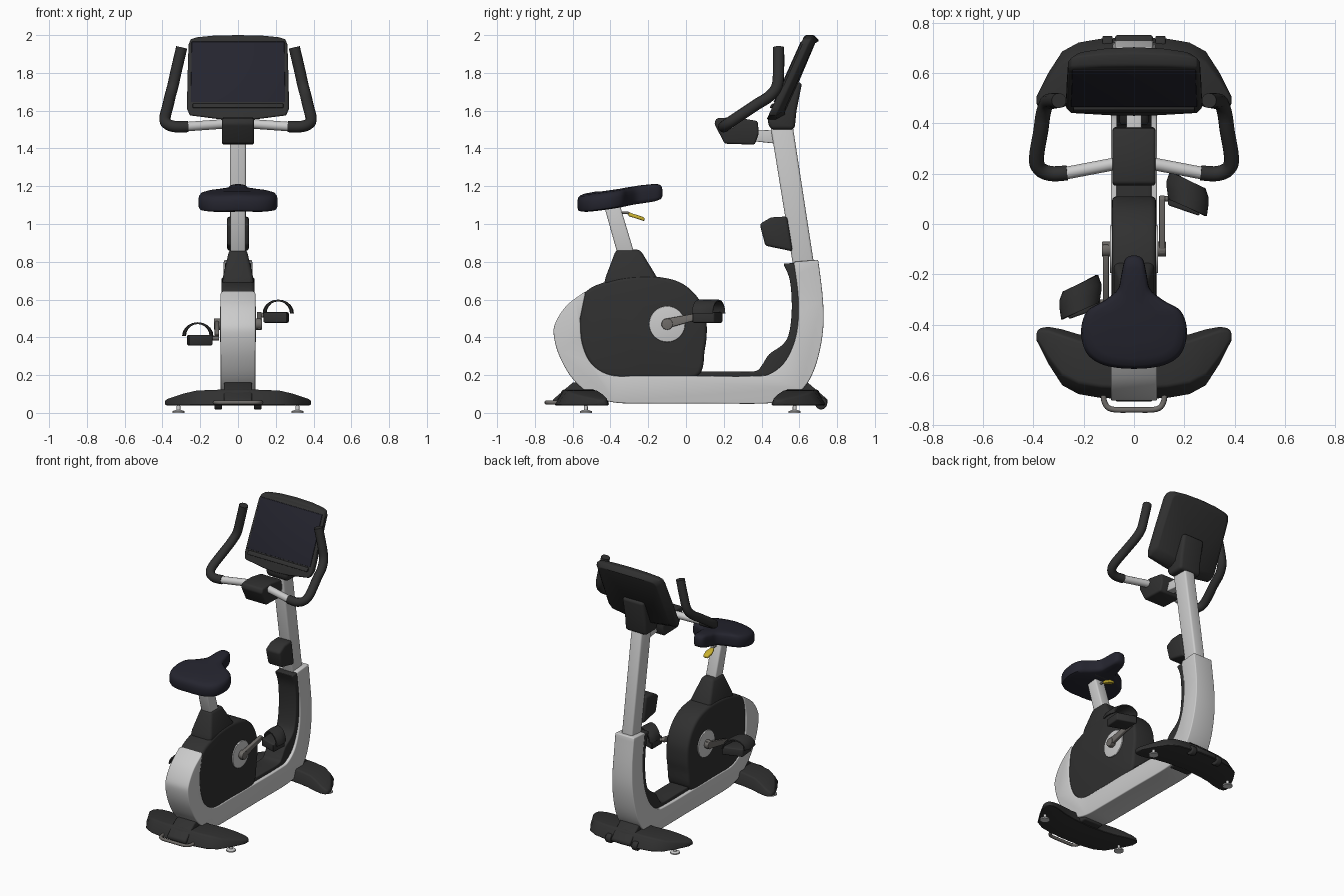
import bpy, bmesh, math
from mathutils import Vector

if "Cube" in bpy.data.objects:
    bpy.data.objects.remove(bpy.data.objects["Cube"])


def mat(name, r, g, b):
    m = bpy.data.materials.new(name)
    m.diffuse_color = (r, g, b, 1)
    m.use_nodes = True
    m.node_tree.nodes["Principled BSDF"].inputs["Base Color"].default_value = m.diffuse_color
    return m


DARK = mat("dark_plastic", .03, .03, .03)
SILVER = mat("silver", .58, .58, .58)
SCREEN = mat("screen_black", .018, .018, .028)
STEEL = mat("dark_steel", .16, .15, .14)
YELLOW = mat("yellow", .6, .45, .03)


def finish(ob, m, bevel=0, angle=35):
    ob.data.materials.append(m)
    bpy.context.collection.objects.link(ob)
    if bevel:
        b = ob.modifiers.new("bevel", 'BEVEL')
        b.width, b.segments, b.limit_method = bevel, 3, 'ANGLE'
        b.angle_limit = math.radians(40)
    bpy.ops.object.select_all(action='DESELECT')
    ob.select_set(True)
    bpy.context.view_layer.objects.active = ob
    bpy.ops.object.convert(target='MESH')
    bpy.ops.object.shade_smooth_by_angle(angle=math.radians(angle))
    return bpy.context.view_layer.objects.active


def loft(name, rings, m, bevel=0, angle=35):
    bm = bmesh.new()
    vs = [[bm.verts.new(p) for p in r] for r in rings]
    n = len(vs[0])
    for a, b in zip(vs, vs[1:]):
        for i in range(n):
            j = (i + 1) % n
            bm.faces.new((a[i], a[j], b[j], b[i]))
    bm.faces.new(vs[0])
    bm.faces.new(vs[-1][::-1])
    bmesh.ops.recalc_face_normals(bm, faces=bm.faces)
    me = bpy.data.meshes.new(name)
    bm.to_mesh(me)
    bm.free()
    return finish(bpy.data.objects.new(name, me), m, bevel, angle)


def prism(name, pts, x0, x1, m, bevel=0, taper=None):
    """Side profile (y, z) extruded from x0 to x1."""
    f = taper or (lambda y, z: 1)
    return loft(name, [[(x * f(y, z), y, z) for y, z in pts] for x in (x0, x1)], m, bevel)


def tube(name, pts, r, m):
    cu = bpy.data.curves.new(name, 'CURVE')
    cu.dimensions, cu.bevel_depth, cu.bevel_resolution, cu.use_fill_caps = '3D', r, 4, True
    s = cu.splines.new('POLY')
    s.points.add(len(pts) - 1)
    for p, c in zip(s.points, pts):
        p.co = (*c, 1)
    return finish(bpy.data.objects.new(name, cu), m)


def smooth(pts, closed=False, n=5):
    """Catmull-Rom through the points."""
    P = [Vector(p) for p in pts]
    k = len(P)
    get = (lambda i: P[i % k]) if closed else (lambda i: P[max(0, min(k - 1, i))])
    out = []
    for i in range(k if closed else k - 1):
        a, b, c, d = (get(i + o) for o in (-1, 0, 1, 2))
        for t in (j / n for j in range(n)):
            out.append(.5 * (2 * b + (c - a) * t + (2 * a - 5 * b + 4 * c - d) * t * t
                             + (3 * b - a - 3 * c + d) * t ** 3))
    return [tuple(p) for p in (out if closed else out + [P[-1]])]


def disc(name, x0, x1, c, r, m, bevel=.004, n=32):
    prism(name, [(c[0] + r * math.cos(2 * math.pi * i / n), c[1] + r * math.sin(2 * math.pi * i / n))
                 for i in range(n)], x0, x1, m, bevel)


# silver J-shaped frame shell
outer = smooth([(-.53, .645), (-.63, .57), (-.69, .48), (-.70, .41), (-.67, .30), (-.6, .18), (-.5, .095),
                (-.38, .055), (-.2, .05), (.1, .05), (.42, .05), (.54, .075), (.63, .14), (.69, .26),
                (.725, .43), (.725, .6), (.70, .81)])
inner = smooth([(.57, .80), (.595, .6), (.585, .42), (.53, .28), (.45, .21), (.36, .195), (.06, .195),
                (-.25, .195), (-.4, .2), (-.5, .26), (-.55, .37), (-.56, .5)])
prism("frame_shell", outer + inner, -.092, .092, SILVER, .025,
      lambda y, z: 1 - .18 * min(1, max(0, (z - .15) / .5)) if y > .3 else 1)

# dark drive housing and floor cover
prism("drive_housing", smooth([(-.53, .64), (-.42, .695), (-.29, .72), (-.15, .72), (-.03, .69), (.055, .62),
      (.1, .53), (.11, .44), (.1, .34), (.055, .19), (-.2, .185), (-.4, .19), (-.5, .25),
      (-.555, .37), (-.56, .52)], True), -.088, .088, DARK, .02)
prism("inner_cover", smooth([(.515, .79), (.55, .7), (.56, .55), (.545, .42), (.51, .36), (.44, .31), (.4, .25),
      (.36, .22), (.2, .22), (.04, .22)]) + smooth([(.04, .17), (.42, .17), (.55, .24), (.63, .42),
      (.64, .6), (.59, .795)]), -.07, .07, DARK, .008)

# seat post, its cover, lever
loft("seat_post_cover", [[(-w, a, z), (w, a, z), (w, b, z), (-w, b, z)] for z, a, b, w in
     ((.66, -.44, -.14, .083), (.72, -.425, -.155, .08), (.865, -.37, -.243, .046))], DARK, .02)
prism("seat_post", [(-.365, .85), (-.275, .85), (-.35, 1.1), (-.435, 1.1)], -.04, .04, SILVER, .01)
prism("seat_clamp", [(-.46, 1.075), (-.31, 1.095), (-.31, 1.12), (-.46, 1.1)], -.07, .07, DARK, .005)
tube("lever_stem", [(0, -.37, 1.06), (0, -.31, 1.06), (0, -.28, 1.045)], .007, STEEL)
loft("lever_grip", [[(-w, y, z - .01), (w, y, z - .01), (w, y, z + .01), (-w, y, z + .01)] for y, z, w in
     ((-.305, 1.052, .012), (-.26, 1.038, .025), (-.22, 1.025, .018))], YELLOW, .006)

# seat
half = [(.035, -.14), (.05, -.2), (.065, -.26), (.12, -.305), (.185, -.345), (.21, -.42),
        (.19, -.51), (.12, -.56)]
plan = smooth([(0, -.125)] + half + [(0, -.575)] + [(-x, y) for x, y in half[::-1]], True)
loft("seat", [[(x * s, -.37 + (y + .37) * s, 1.142 + h + .14 * (-.37 + (y + .37) * s + .35) - .01 * abs(x * s) / .2)
               for x, y in plan] for s, h in ((.85, -.047), (.97, -.04), (1, -.025), (1, .01), (.98, .028),
                                              (.93, .039), (.8, .045), (.5, .048))], SCREEN, 0, 50)

# upright column and bottle holder
prism("upright", [(.57, .76), (.682, .76), (.565, 1.52), (.447, 1.52)], -.043, .043, SILVER, .012)
prism("bottle_holder", [(.39, 1.0), (.45, 1.035), (.535, 1.04), (.565, .855), (.42, .885)],
      -.058, .058, DARK, .015)

# console: sloped panel with crowned back
face = [(.13, 1.997), (.22, 1.988), (.25, 1.978), (.262, 1.95), (.268, 1.75), (.27, 1.61), (.255, 1.575), (.1, 1.555)]
face = [(0, 2.0)] + face + [(0, 1.55)] + [(-x, z) for x, z in face[::-1]]


def panel(d, s, crown=0):
    return [(x * s, .43 + (1.77 + (z - 1.77) * s - 1.56) * .45 + d + crown * (1 - (x / .27) ** 2),
             1.77 + (z - 1.77) * s) for x, z in face]


loft("console", [panel(0, .975), panel(.01, 1), panel(.04, 1, .01), panel(.07, .88, .018)], DARK, .008)
rect = [(-.25, 1.645), (.25, 1.645), (.245, 1.965), (-.245, 1.965)]
loft("screen", [[(x, .43 + (z - 1.56) * .45 + d, z) for x, z in rect] for d in (-.005, .01)], SCREEN, .003)
prism("console_ledge", [(.442, 1.615), (.455, 1.637), (.48, 1.637), (.47, 1.615)], -.24, .24, DARK, .004)
prism("console_neck", [(.43, 1.54), (.45, 1.5), (.575, 1.5), (.585, 1.6), (.615, 1.75), (.54, 1.75), (.45, 1.6)],
      -.085, .085, DARK, .02)

# handlebar bracket
prism("handlebar_arm", [(.34, 1.44), (.48, 1.425), (.47, 1.495), (.34, 1.5)], -.03, .03, SILVER, .006)
prism("handlebar_bracket", [(.15, 1.53), (.205, 1.425), (.365, 1.42), (.385, 1.48), (.38, 1.545), (.26, 1.565),
      (.16, 1.56)], -.085, .085, DARK, .012)

for s, side in ((1, "right"), (-1, "left")):
    # handlebars with silver pulse grips
    tube(side + "_pulse_grip", [(s * .07, .24, 1.53), (s * .28, .2, 1.515)], .025, SILVER)
    tube(side + "_handlebar", smooth([(s * .265, .203, 1.516), (s * .33, .2, 1.515), (s * .375, .22, 1.53),
         (s * .387, .265, 1.56), (s * .37, .37, 1.63), (s * .36, .44, 1.675), (s * .345, .482, 1.73),
         (s * .325, .49, 1.82), (s * .298, .49, 1.935)]), .03, DARK)

    # crank disc and arm, turned half a revolution on the left
    disc(side + "_crank_disc", s * .07, s * .096, (-.1, .47), .095, SILVER)
    disc(side + "_crank_hub", s * .09, s * .128, (-.1, .47), .03, STEEL, .004, 20)
    prism(side + "_crank_arm", [(-.1 + s * a, .47 + s * b) for a, b in
          ((-.02, -.028), (.2, .034), (.215, .05), (.2, .066), (-.02, .026))], s * .1, s * .124, STEEL, .005)

    # pedal with arched strap
    yc, zc = (.11, .515) if s > 0 else (-.3, .395)
    tube(side + "_pedal_axle", [(s * .1, yc - .01, zc), (s * .26, yc - .01, zc)], .011, STEEL)
    loft(side + "_pedal", [[(s * x, yc + y - (x - .2) * .3, zc + z) for x, y in
         ((.135, -.055), (.26, -.06), (.27, .06), (.135, .065))] for z in (-.038, .018)], DARK, .008)
    arc = [(t * math.pi / 10, r) for r, seq in ((1, range(11)), (.88, range(10, -1, -1))) for t in seq]
    loft(side + "_pedal_strap", [[(s * (.213 + .083 * r * w * math.cos(a)), yc + d - .4 * .083 * math.cos(a),
         zc + (.012 + .073 * r * math.sin(a)) * (.93 + .07 * w)) for a, r in arc]
         for d, w in ((-.045, .92), (0, 1), (.03, 1), (.065, .85))], DARK)

    # transport wheels
    disc(side + "_transport_wheel", s * .085, s * .125, (.715, .05), .032, DARK, .006, 20)

# swept base beams: x, near edge y, far edge y, top z
sections = [(0, .46, .70, .125), (.13, .45, .695, .122), (.22, .435, .68, .118), (.285, .415, .645, .103),
            (.34, .405, .56, .085), (.37, .41, .5, .075), (.387, .425, .465, .066)]
sections = [(-x, a, b, z) for x, a, b, z in sections[:0:-1]] + sections
for d, off, label in ((-1, 0, "rear"), (1, .045, "front")):
    loft(label + "_base", [[(x, d * (a + off), .04), (x, d * (b + off), .04), (x, d * (b + off - .2 * (b - a)), z),
         (x, d * (a + off + .12 * (b - a)), z)] for x, a, b, z in sections], DARK, .01)
    prism(label + "_base_hump", [(d * (y + off), z) for y, z in
          ((.41, .045), (.41, .1), (.54, .165), (.6, .16), (.705, .07), (.705, .045))], -.075, .075, DARK, .01)
    # levelling feet
    for s in (-1, 1):
        y = d * (.53 + off)
        for part, r, z0, z1 in (("pad", .032, 0, .014), ("stem", .01, .01, .05)):
            loft(f"{label}_foot_{part}", [[(s * .315 + r * k * math.cos(i * math.pi / 10),
                 y + r * k * math.sin(i * math.pi / 10), z) for i in range(20)]
                 for z, k in ((z0, 1), (z1 * .6 + z0 * .4, 1), (z1, .6))], SILVER)

# rear lifting handle
tube("rear_lift_handle", smooth([(-.12, -.66, .055), (-.118, -.705, .055), (-.09, -.735, .055), (0, -.738, .055),
     (.09, -.735, .055), (.118, -.705, .055), (.12, -.66, .055)]), .011, STEEL)
